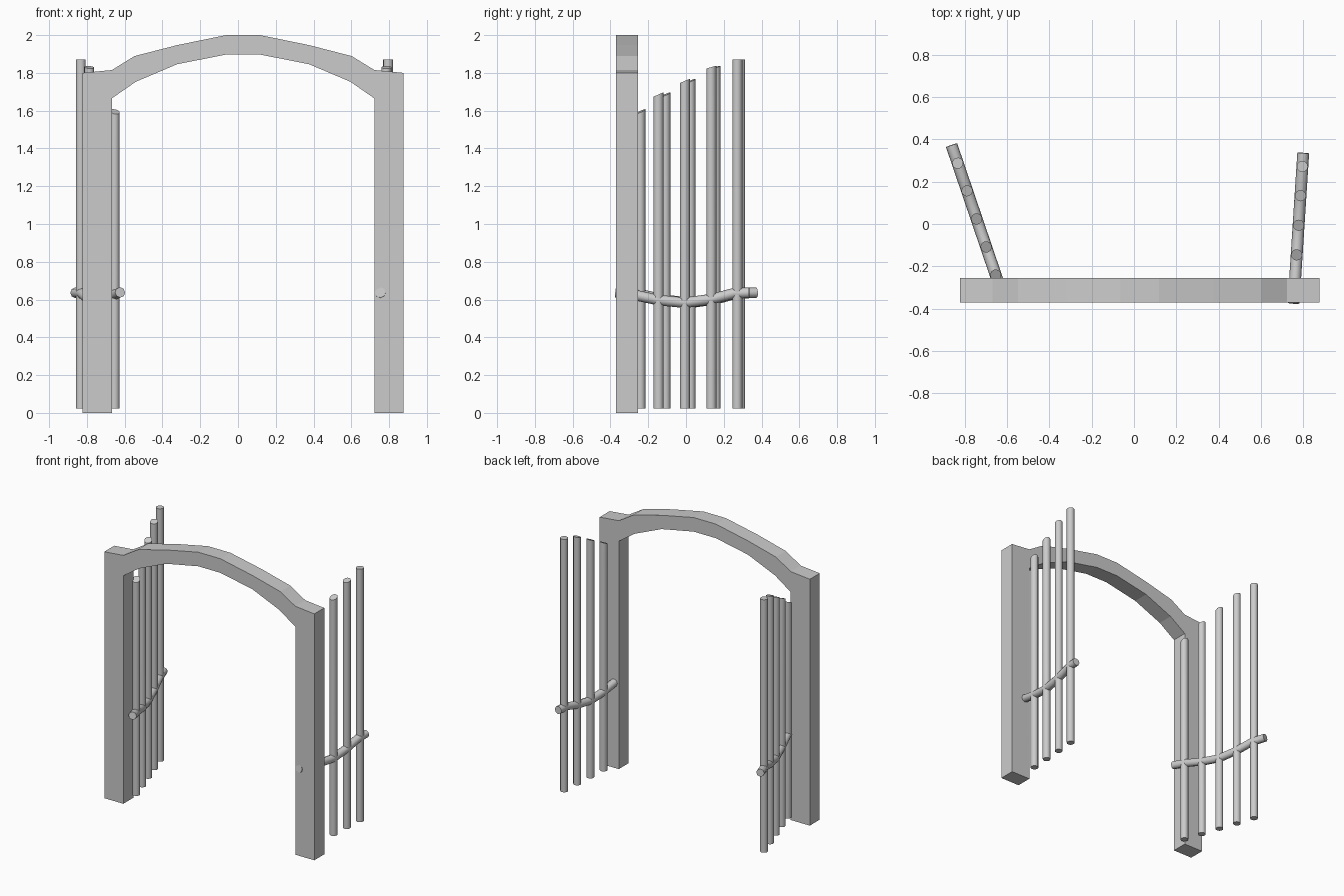
import bpy, bmesh, math
from mathutils import Vector, Matrix

if "Cube" in bpy.data.objects:
    bpy.data.objects.remove(bpy.data.objects["Cube"])


def finish(name, bm, smooth=False):
    bmesh.ops.recalc_face_normals(bm, faces=bm.faces)
    me = bpy.data.meshes.new(name)
    bm.to_mesh(me)
    bm.free()
    ob = bpy.data.objects.new(name, me)
    bpy.context.collection.objects.link(ob)
    if smooth:
        bpy.ops.object.select_all(action='DESELECT')
        ob.select_set(True)
        bpy.context.view_layer.objects.active = ob
        bpy.ops.object.shade_smooth_by_angle(angle=math.radians(50))
    return ob


def loft(name, rings):
    """Closed tube through a list of equal-sized vertex rings."""
    bm = bmesh.new()
    vs = [[bm.verts.new(p) for p in r] for r in rings]
    n = len(vs[0])
    for a, b in zip(vs, vs[1:]):
        for i in range(n):
            j = (i + 1) % n
            bm.faces.new((a[i], a[j], b[j], b[i]))
    bm.faces.new(vs[0])
    bm.faces.new(vs[-1])
    return finish(name, bm, True)


def circle(n, r):
    return [(r * math.cos(2 * math.pi * i / n), r * math.sin(2 * math.pi * i / n)) for i in range(n)]


# Arched frame: half outline (offset from centre line, z), mirrored
CX, Y0, Y1 = 0.027, -0.37, -0.255
outer = [(0.09, 2.0), (0.349, 1.947), (0.575, 1.889), (0.695, 1.815), (0.849, 1.80)]
inner = [(0.09, 1.897), (0.349, 1.846), (0.568, 1.753), (0.695, 1.665)]
half = [(0.849, 0), (0.695, 0)]
right = outer + half + inner[::-1]
outline = right + [(-x, z) for x, z in reversed(right)]
bm = bmesh.new()
face = bm.faces.new([bm.verts.new((CX + x, Y0, z)) for x, z in outline])
ext = bmesh.ops.extrude_face_region(bm, geom=[face])
bmesh.ops.translate(bm, vec=(0, Y1 - Y0, 0),
                    verts=[g for g in ext['geom'] if isinstance(g, bmesh.types.BMVert)])
finish("arch_frame", bm)


# Gate leaf: five slant-topped poles and a sagging rail, local +y runs away from the frame
POLES = [(-0.28, 1.595, 0.5), (-0.14, 1.685, 0.45), (0, 1.757, 0.42), (0.14, 1.83, 0.27), (0.278, 1.872, 0)]


def gate(side, centre, angle, near, far):
    mat = Matrix.Translation(centre) @ Matrix.Rotation(angle, 4, 'Z')
    for k, (s, top, slope) in enumerate(POLES):
        ring = circle(12, 0.0265)
        bottom = [(x, s + y, 0.024) for x, y in ring]
        upper = [(x, s + y, top + slope * y) for x, y in ring]
        loft(f"{side}_gate_pole_{k + 1}", [bottom, upper]).matrix_world = mat
    path = [(near, 0.638), (-0.27, 0.625), (-0.14, 0.597), (0, 0.583),
            (0.14, 0.602), (0.26, 0.633), (far, 0.636)]
    rings = []
    for i, (s, z) in enumerate(path):
        a, b = path[max(i - 1, 0)], path[min(i + 1, len(path) - 1)]
        t = Vector((0, b[0] - a[0], b[1] - a[1])).normalized()
        up = Vector((1, 0, 0)).cross(t)
        rings.append([Vector((0, s, z)) + Vector((u, 0, 0)) + up * v for u, v in circle(8, 0.028)])
    loft(f"{side}_gate_rail", rings).matrix_world = mat


gate("left", (-0.743, 0.024, 0), math.atan2(0.18, 0.53), -0.37, 0.368)
gate("right", (0.777, -0.006, 0), -math.atan2(0.018, 0.28), -0.368, 0.342)
